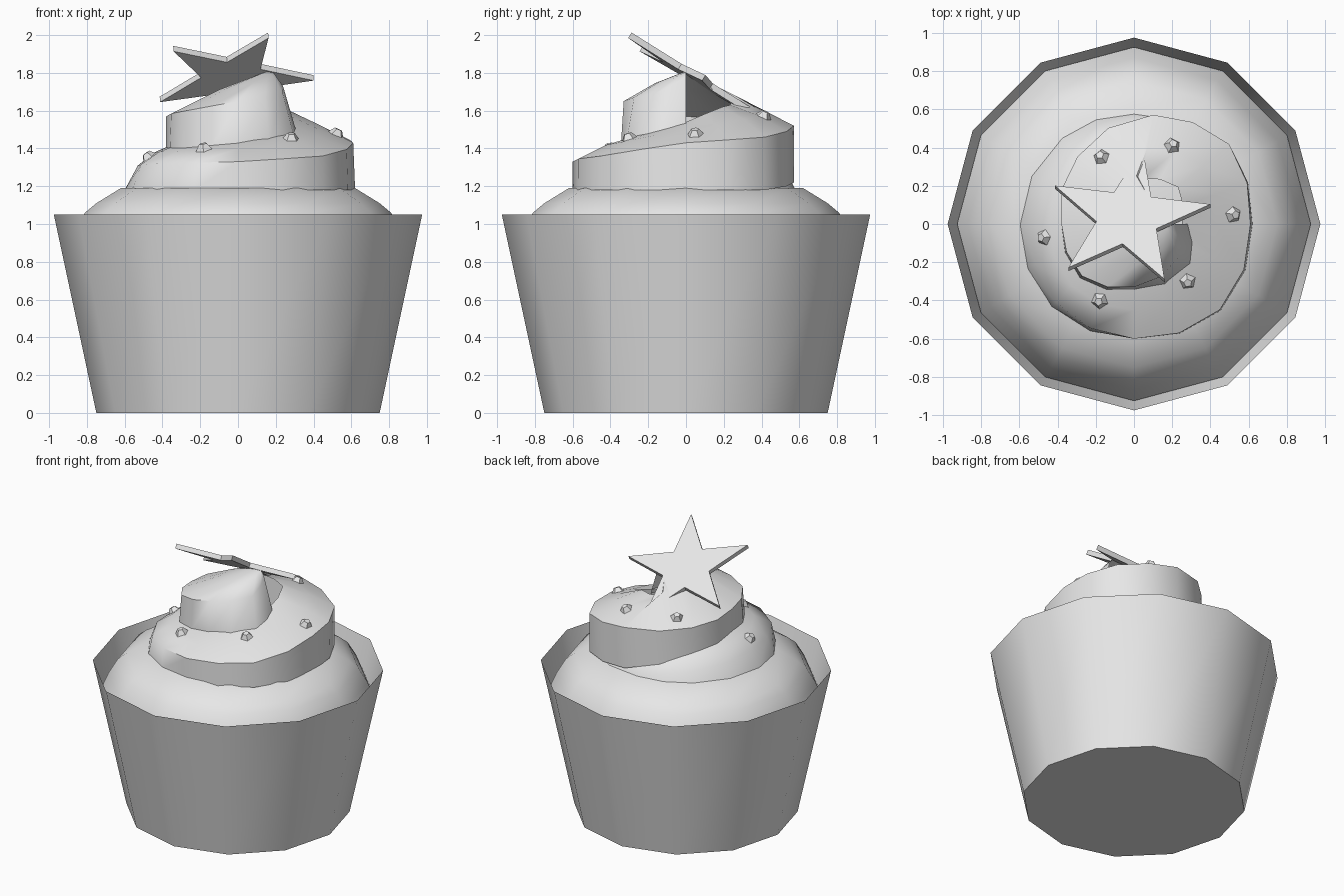
import bpy, bmesh, math
from math import cos, sin, radians, pi, tau
from mathutils import Vector, Matrix
from mathutils.bvhtree import BVHTree

cube = bpy.data.objects.get("Cube")
if cube:
    bpy.data.objects.remove(cube, do_unlink=True)

grey = bpy.data.materials.new("light_grey")
grey.use_nodes = True
colour = (0.8, 0.8, 0.8, 1)
grey.diffuse_color = colour
grey.node_tree.nodes["Principled BSDF"].inputs["Base Color"].default_value = colour


def finish(name, bm, angle=0, recalc=True):
    """Turn a bmesh into a named object, smooth below the given angle."""
    bmesh.ops.remove_doubles(bm, verts=bm.verts, dist=0.0005)
    if recalc:
        bmesh.ops.recalc_face_normals(bm, faces=bm.faces)
    mesh = bpy.data.meshes.new(name)
    bm.to_mesh(mesh)
    bm.free()
    mesh.materials.append(grey)
    obj = bpy.data.objects.new(name, mesh)
    bpy.context.collection.objects.link(obj)
    if angle:
        bpy.ops.object.select_all(action="DESELECT")
        obj.select_set(True)
        bpy.context.view_layer.objects.active = obj
        bpy.ops.object.shade_smooth_by_angle(angle=radians(angle))
    return obj


def loft(bm, rows, closed):
    """Bridge rows of points with quads."""
    grid = [[bm.verts.new(p) for p in row] for row in rows]
    for a, b in zip(grid, grid[1:]):
        n = len(a)
        for i in range(n if closed else n - 1):
            j = (i + 1) % n
            bm.faces.new((a[i], a[j], b[j], b[i]))
    return grid


def polar(r, deg, z):
    return Vector((r * cos(radians(deg)), r * sin(radians(deg)), z))


def ring(r, z, sides=12):
    return [polar(r, 360 * i / sides, z) for i in range(sides)]


# Paper cup: open twelve-sided shell with a flat base
bm = bmesh.new()
rows = loft(bm, [ring(0.75, 0), ring(0.975, 1.05)], True)
bm.faces.new(rows[0][::-1])
finish("cup", bm, 40, recalc=False)

# Cake dome rising out of the cup
bm = bmesh.new()
profile = [(0.925, 0.83), (0.87, 0.96), (0.81, 1.06), (0.75, 1.11), (0.62, 1.19)]
rows = loft(bm, [ring(r, z) for r, z in profile], True)
bm.faces.new(rows[-1])
finish("cake_top", bm, 60)

# Frosting swirl: angle, then radius and height of foot, shoulder and inner ledge
swirl = [
    (40, .62, 1.18, .61, 1.19, .55, 1.20),
    (90, .58, 1.18, .56, 1.22, .48, 1.28),
    (130, .59, 1.18, .55, 1.26, .42, 1.38),
    (180, .60, 1.18, .53, 1.31, .35, 1.42),
    (225, .61, 1.18, .58, 1.32, .34, 1.42),
    (270, .60, 1.18, .60, 1.33, .30, 1.44),
    (315, .64, 1.18, .635, 1.36, .31, 1.48),
    (360, .62, 1.18, .61, 1.43, .25, 1.54),
    (400, .65, 1.18, .65, 1.46, .30, 1.62),
    (440, .58, 1.22, .58, 1.52, .24, 1.64),
    (490, .46, 1.35, .46, 1.54, None, None),
    (540, .38, 1.39, .38, 1.57, None, None),
    (585, .40, 1.39, .385, 1.60, None, None),
    (630, .345, 1.41, .33, 1.65, None, None),
    (685, .37, 1.44, .29, 1.69, None, None),
    (720, .29, 1.50, .21, 1.77, None, None),
]
peak = Vector((0.16, 0, 1.81))


def section(key):
    t, rb, zb, rs, zs, ri, zi = key
    foot, shoulder = polar(rb, t, zb), polar(rs, t, zs)
    inner = peak if ri is None else polar(ri, t, zi)
    crest = shoulder.lerp(inner, 0.5) + Vector((0, 0, 0.015))
    return [foot, shoulder, crest, inner]


def between(a, b):
    return [None if p is None or q is None else (p + q) / 2 for p, q in zip(a, b)]


bm = bmesh.new()
sections = []
for a, b in zip(swirl, swirl[1:]):
    sections.append(section(a))
    sections.append(section(between(a, b)))
sections.append(section(swirl[-1]))
loft(bm, sections, False)
bmesh.ops.remove_doubles(bm, verts=bm.verts, dist=0.0005)
bmesh.ops.dissolve_degenerate(bm, edges=bm.edges, dist=0.0005)
bmesh.ops.recalc_face_normals(bm, faces=bm.faces)
tree = BVHTree.FromBMesh(bm)
finish("frosting_swirl", bm, 55)

# Sprinkles: small five-sided studs resting on the frosting
spots = [(-.17, .35), (.2, .41), (.52, .05), (-.47, -.07), (-.18, -.4), (.28, -.3)]
for i, (x, y) in enumerate(spots):
    hit, normal, _, _ = tree.ray_cast(Vector((x, y, 3)), Vector((0, 0, -1)))
    if hit is None:
        continue
    if normal.z < 0:
        normal.negate()
    turn = normal.to_track_quat("Z", "Y").to_matrix().to_4x4()
    bm = bmesh.new()
    bmesh.ops.create_cone(bm, cap_ends=True, segments=5, radius1=0.057, radius2=0.022,
                          depth=0.05, matrix=Matrix.Translation(hit + normal * 0.006) @ turn)
    finish(f"sprinkle_{i + 1}", bm)

# Star topper: tilted five-pointed plate, one point sunk in the frosting
down = Vector((0.085, 0.415, -0.25)).normalized()
side = Vector((0.79, -0.11, 0.12))
side = (side - down * side.dot(down)).normalized()
normal = side.cross(down)
centre = Vector((-0.03, 0.03, 1.785))
bm = bmesh.new()
faces = []
for offset in (-0.017, 0.017):
    pts = []
    for k in range(10):
        r = 0.435 if k % 2 == 0 else 0.168
        a = tau * k / 10
        pts.append(centre + normal * offset + down * r * cos(a) + side * r * sin(a))
    faces.append(pts)
rows = loft(bm, faces, True)
bm.faces.new(rows[0][::-1])
bm.faces.new(rows[1])
finish("star_topper", bm)
